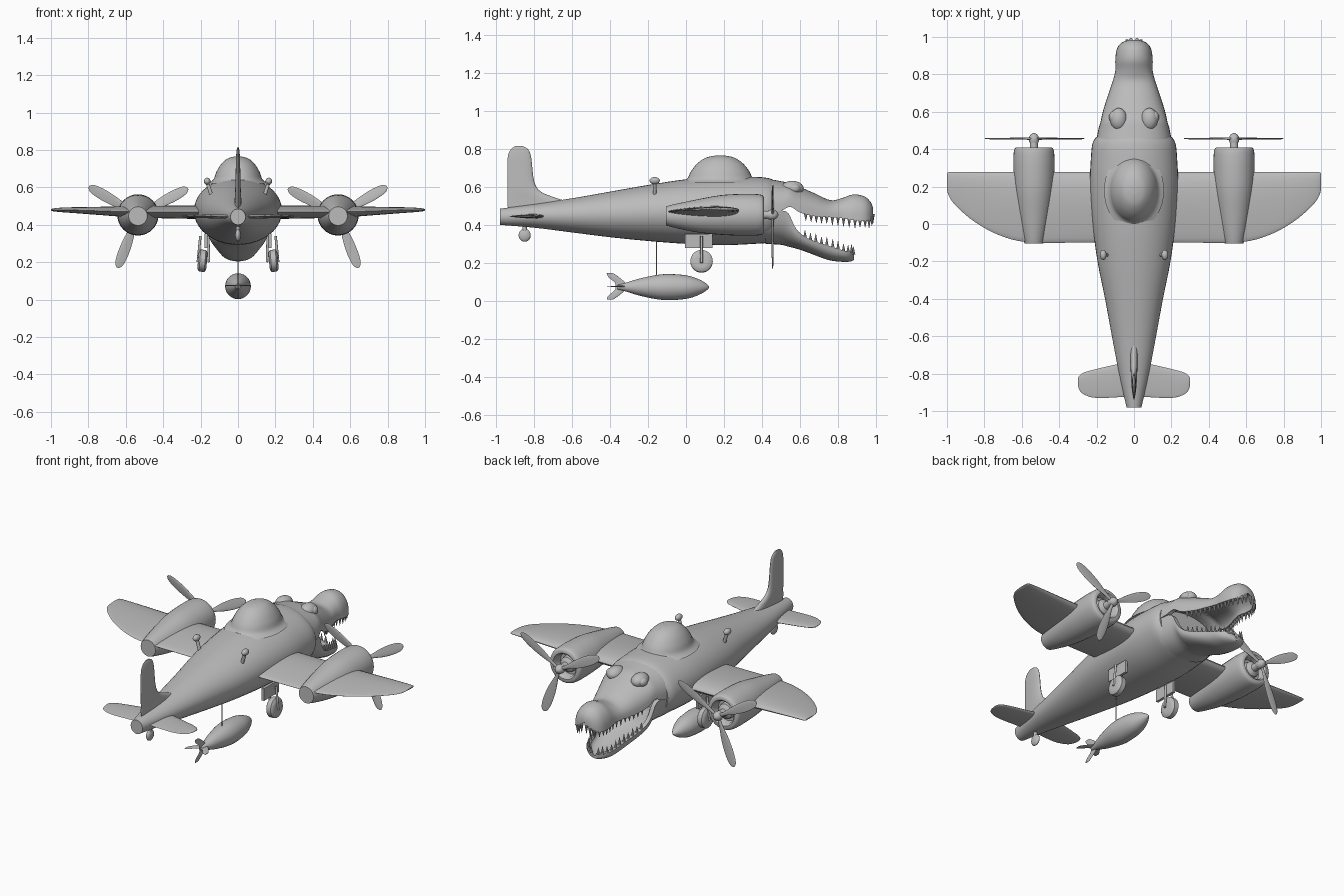
import bpy, bmesh, math
from mathutils import Vector, Matrix

cube = bpy.data.objects.get("Cube")
if cube:
    bpy.data.objects.remove(cube, do_unlink=True)

grey = bpy.data.materials.new("plain grey")
grey.use_nodes = True
grey.diffuse_color = (0.5, 0.5, 0.5, 1)
grey.node_tree.nodes["Principled BSDF"].inputs["Base Color"].default_value = (0.5, 0.5, 0.5, 1)


def finish(name, bm, angle=40):
    """Turn a bmesh into a smooth shaded grey object."""
    bmesh.ops.recalc_face_normals(bm, faces=bm.faces)
    mesh = bpy.data.meshes.new(name)
    bm.to_mesh(mesh)
    bm.free()
    mesh.materials.append(grey)
    part = bpy.data.objects.new(name, mesh)
    bpy.context.collection.objects.link(part)
    bpy.ops.object.select_all(action="DESELECT")
    part.select_set(True)
    bpy.context.view_layer.objects.active = part
    bpy.ops.object.shade_smooth_by_angle(angle=math.radians(angle))
    return part


def spline(stations, steps=4):
    """Smooth curve through tuples of any length."""
    result = []
    last = len(stations) - 1
    for i in range(last):
        a, b, c, d = (stations[min(max(k, 0), last)] for k in (i - 1, i, i + 1, i + 2))
        for s in range(steps):
            t = s / steps
            result.append(tuple(
                q + t / 2 * (r - p + t * (2 * p - 5 * q + 4 * r - w + t * (3 * (q - r) + w - p)))
                for p, q, r, w in zip(a, b, c, d)))
    result.append(stations[last])
    return result


def loft(name, rings, angle=40):
    """Skin closed rings and cap both ends."""
    bm = bmesh.new()
    loops = [[bm.verts.new(p) for p in ring] for ring in rings]
    for one, two in zip(loops, loops[1:]):
        for i in range(len(one)):
            j = (i + 1) % len(one)
            bm.faces.new((one[i], one[j], two[j], two[i]))
    bm.faces.new(loops[0])
    bm.faces.new(loops[-1])
    return finish(name, bm, angle)


def turns(sides):
    return [math.tau * i / sides for i in range(sides)]


def lathe(name, profile, origin, axis, sides=24, angle=40):
    """Revolve (distance, radius) pairs about an axis."""
    spin = Vector(axis).to_track_quat("Z", "Y")
    rings = [[Vector(origin) + spin @ Vector((r * math.cos(a), r * math.sin(a), d))
              for a in turns(sides)] for d, r in profile]
    return loft(name, rings, angle)


def rod(name, start, end, radius, sides=10):
    axis = Vector(end) - Vector(start)
    return lathe(name, [(0, radius), (axis.length, radius)], start, axis, sides)


def ball(name, centre, size):
    bm = bmesh.new()
    bmesh.ops.create_uvsphere(bm, u_segments=28, v_segments=18, radius=1,
                              matrix=Matrix.LocRotScale(Vector(centre), None, Vector(size)))
    return finish(name, bm)


def foil(name, stations, place):
    """Aerofoil from (span, lead, trail, height, thickness) stations."""
    rings = []
    for span, lead, trail, height, thick in spline(stations):
        ring = []
        for a in turns(24):
            t = (1 - math.cos(a)) / 2
            bulge = math.sin(a) * (1 - 0.6 * t) * thick * 0.65
            ring.append(place(span, lead + (trail - lead) * t, height + bulge))
        rings.append(ring)
    return loft(name, rings, 50)


# Fuselage: (y, half width, bottom, top)
body = [(-.98, .04, .4, .485), (-.8, .08, .385, .51), (-.6, .118, .36, .54), (-.4, .155, .335, .575),
        (-.2, .195, .315, .61), (0, .222, .3, .64), (.2, .236, .293, .655), (.36, .23, .3, .653),
        (.43, .222, .305, .647), (.465, .203, .315, .635)]
loft("fuselage", [[(w * math.cos(a), y, (lo + hi) / 2 + (hi - lo) / 2 * math.sin(a))
                   for a in turns(40)] for y, w, lo, hi in spline(body)])

# Cockpit dome with a flared skirt
lathe("cockpit_dome", spline([(0, .2), (.02, .165), (.06, .145), (.1, .115), (.13, .075), (.142, .03), (.143, .004)]),
      (0, .18, .622), (0, 0, 1), 36)
dome = bpy.context.object
for v in dome.data.vertices:
    v.co.x *= .8
    v.co.y = .18 + (v.co.y - .18) * 1.06

# Jaws: hollow shells from (y, half width, lip height, outer height)
upper = [(.42, .205, .47, .645), (.5, .192, .475, .63), (.55, .178, .495, .62), (.6, .167, .465, .6),
         (.68, .142, .445, .565), (.76, .115, .44, .53), (.82, .1, .435, .54), (.88, .1, .425, .56),
         (.94, .09, .42, .55), (.973, .06, .43, .52), (.985, .02, .45, .49)]
lower = [(.42, .205, .47, .3), (.5, .185, .475, .295), (.54, .175, .46, .285), (.58, .165, .38, .275),
         (.64, .145, .33, .255), (.75, .11, .29, .215), (.83, .09, .265, .205), (.87, .06, .255, .208),
         (.885, .02, .25, .215)]
arc = [math.pi * i / 20 for i in range(21)]
for name, stations, point in (("upper", upper, -1), ("lower", lower, 1)):
    curve = spline(stations)
    rings = []
    for y, w, lip, edge in curve:
        inner = max(w - .025, w * .6)
        ring = [(w * math.cos(a), y, lip + (edge - lip) * math.sin(a) ** .8) for a in arc]
        ring += [(inner * math.cos(a), y, lip + (edge - lip) * .55 * math.sin(a)) for a in reversed(arc)]
        rings.append(ring)
    loft(name + "_jaw", rings, 50)
    # Pointed teeth along the lip
    bm = bmesh.new()
    teeth = [s for s in spline(stations, 12) if s[0] > .625]
    gap = .0
    previous = teeth[0]
    for n, station in enumerate(teeth):
        y, w, lip, edge = station
        gap += math.hypot(y - previous[0], w - previous[1])
        previous = station
        if n and gap < .026:
            continue
        gap = 0
        size = .05 if n % 2 else .04
        for side in (-1, 1):
            place = Matrix.Translation((side * (w - min(.013, w * .2)), y, lip + point * size * .35))
            bmesh.ops.create_cone(bm, cap_ends=True, segments=8, radius1=.01, radius2=.001, depth=size,
                                  matrix=place @ Matrix.Rotation(0 if point > 0 else math.pi, 4, "X"))
    finish(name + "_teeth", bm)

# Vertical fin and tail wheel
fin = [(.44, -.6, -.935, 0, .04), (.51, -.6, -.94, 0, .04), (.54, -.68, -.94, 0, .036),
       (.575, -.765, -.94, 0, .032), (.63, -.8, -.94, 0, .028), (.75, -.815, -.94, 0, .022),
       (.795, -.83, -.925, 0, .016), (.815, -.86, -.9, 0, .006)]
foil("tail_fin", fin, lambda s, c, h: (h, c, s))
rod("tail_wheel_strut", (0, -.85, .4), (0, -.85, .345), .012)
ball("tail_wheel", (0, -.85, .345), (.015, .032, .034))

# Hanging bomb with cross fins
rod("bomb_cable", (0, -.155, .13), (0, -.155, .34), .003, 6)
bomb = [(-.36, .012), (-.32, .022), (-.24, .046), (-.12, .068), (0, .062), (.07, .04), (.11, .016), (.122, .002)]
lathe("bomb", spline(bomb), (0, 0, .072), (0, 1, 0), 28)
vane = [(0, -.3, -.37, 0, .008), (.02, -.32, -.375, 0, .007), (.05, -.355, -.41, 0, .006), (.07, -.385, -.418, 0, .003)]
for k in range(4):
    cos, sin = ((1, 0), (0, 1), (-1, 0), (0, -1))[k]
    foil("bomb_fin", vane, lambda s, c, h: (s * cos - h * sin, c, .076 + s * sin + h * cos))

wing = [(0, .278, -.1, .468, .075), (.3, .278, -.1, .468, .072), (.57, .278, -.097, .47, .06),
        (.72, .278, -.06, .474, .047), (.85, .278, .01, .478, .035), (.95, .278, .095, .48, .024),
        (.99, .277, .15, .48, .015), (1, .27, .19, .48, .006)]
tailplane = [(0, -.72, -.925, .445, .024), (.06, -.742, -.925, .445, .024), (.2, -.775, -.93, .445, .018),
             (.27, -.795, -.91, .445, .014), (.295, -.815, -.88, .445, .01), (.3, -.83, -.85, .445, .004)]
# Nacelle: (y, radius, centre height)
nacelle = [(-.105, .05, .447), (-.06, .062, .447), (.05, .085, .447), (.18, .104, .452),
           (.3, .11, .453), (.37, .109, .453), (.4, .104, .453), (.41, .094, .453)]
blade = [(.01, -.01, .01, 0, .014), (.06, -.012, .012, 0, .012), (.14, -.025, .025, 0, .009),
         (.22, -.029, .029, 0, .008), (.28, -.022, .022, 0, .006), (.303, -.006, .006, 0, .003)]

for side, word in ((1, "left_"), (-1, "right_")):
    foil(word + "wing", wing, lambda s, c, h: (side * s, c, h))
    foil(word + "tailplane", tailplane, lambda s, c, h: (side * s, c, h))

    # Engine with an open cowl
    ex, ez = side * .535, .453
    cowl = spline(nacelle) + [(.41, .078, ez), (.4, .068, ez), (.36, .064, ez)]
    loft(word + "engine_nacelle", [[(ex + r * math.cos(a), y, z + r * math.sin(a)) for a in turns(32)]
                                   for y, r, z in cowl])
    lathe(word + "engine_hub", [(.35, .05), (.385, .045), (.4, .022), (.44, .02)], (ex, 0, ez), (0, 1, 0))
    lathe(word + "spinner", [(.435, .024), (.45, .028), (.468, .025), (.48, .016), (.487, .003)],
          (ex, 0, ez), (0, 1, 0))
    for degrees in (30, 152, 291):
        a = math.radians(degrees)
        cos, sin = math.cos(a) * -side, math.sin(a)
        foil(word + "propeller_blade", blade,
             lambda s, c, h: (ex - s * cos - c * sin, .457 + h + c * .1, ez + s * sin - c * cos))

    # Main landing gear
    lathe(word + "wheel", [(-.024, .03), (-.023, .047), (-.014, .059), (.014, .059), (.023, .047), (.024, .03)],
          (side * .19, .082, .208), (1, 0, .08 * side), 28)
    for offset in (-.03, .03):
        rod(word + "wheel_fork", (side * .185 + offset, .082, .2), (side * .18 + offset * .7, .082, .34), .007)
    bm = bmesh.new()
    bmesh.ops.create_cube(bm, size=1, matrix=Matrix.LocRotScale(
        Vector((side * .172, .067, .315)), None, Vector((.016, .145, .075))))
    finish(word + "gear_door", bm)

    # Eye under a raised brow
    ball(word + "brow", (side * .082, .56, .592), (.045, .06, .04))
    ball(word + "eye", (side * .108, .572, .592), (.026, .032, .026))

    # Small blister on a stalk
    rod(word + "blister_stalk", (side * .14, -.165, .55), (side * .165, -.165, .63), .01)
    ball(word + "blister", (side * .165, -.165, .633), (.018, .027, .019))
